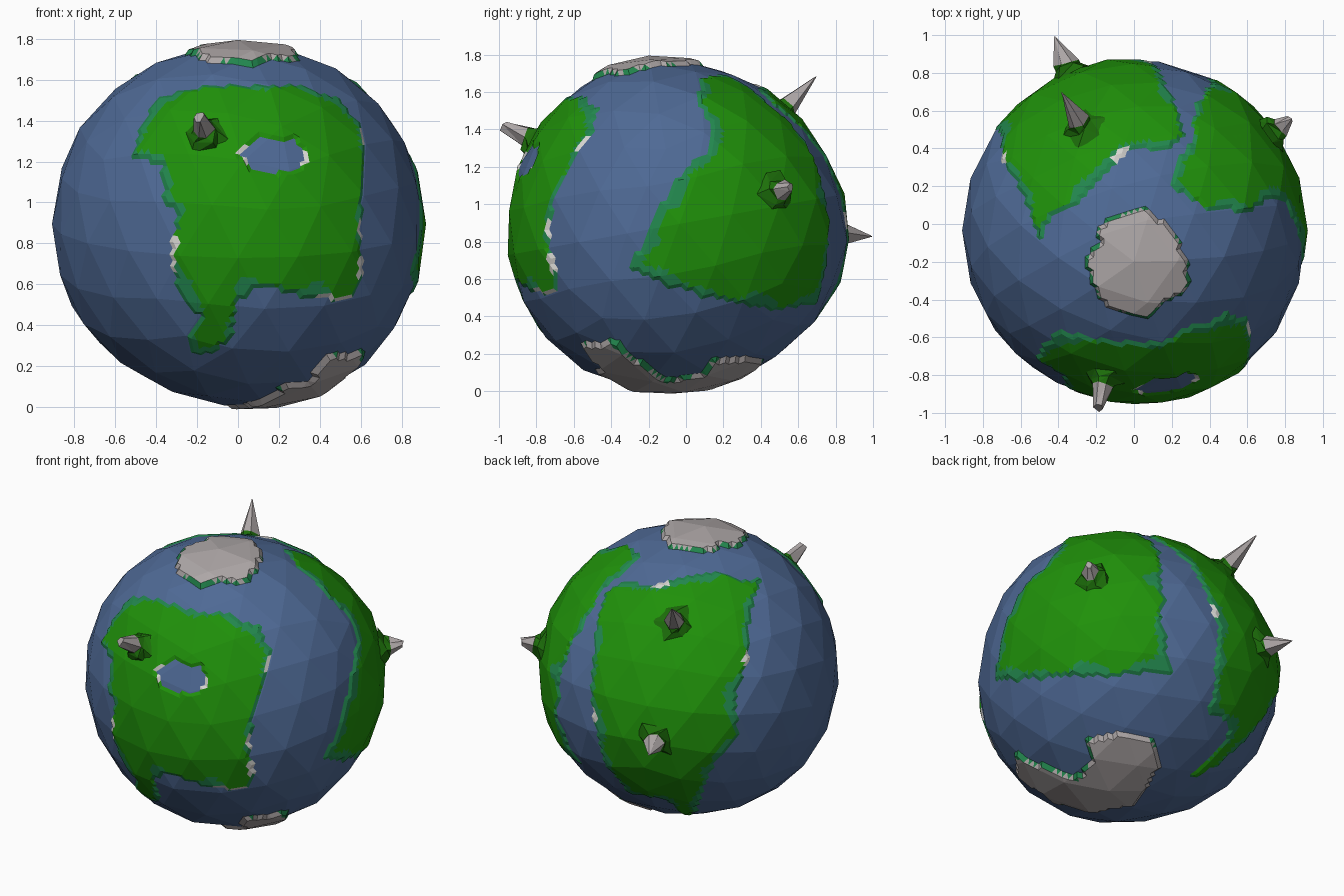
import bpy, bmesh, math, random
from mathutils import Vector, Matrix, kdtree, noise

if "Cube" in bpy.data.objects:
    bpy.data.objects.remove(bpy.data.objects["Cube"])

random.seed(4)
C = Vector((0, -0.035, 0.895))   # globe centre
R = 0.91                         # ocean radius


def mat(name, rgb):
    m = bpy.data.materials.new(name)
    m.diffuse_color = (*rgb, 1)
    m.use_nodes = True
    m.node_tree.nodes["Principled BSDF"].inputs["Base Color"].default_value = m.diffuse_color
    return m


OCEAN = mat("ocean_blue", (0.077, 0.142, 0.30))
GREEN = mat("land_green", (0.014, 0.28, 0.003))
FOOT = mat("foothill_green", (0.012, 0.16, 0.003))
COAST = mat("coast_teal", (0.016, 0.24, 0.075))
ICE = mat("rock_ice_grey", (0.42, 0.385, 0.385))
SAND = mat("pale_shore", (0.66, 0.65, 0.62))

# Slight dents and bulges of the globe: direction, amount
DENTS = [(Vector((-0.1, 0.58, 0.81)).normalized(), -0.062),
         (Vector((0.45, -0.6, -0.66)).normalized(), 0.038),
         (Vector((-0.1, 0.3, -0.95)).normalized(), -0.03)]


def radius(d):
    r = R
    for axis, amount in DENTS:
        t = max(0, d.normalized().dot(axis) * 2 - 1)
        r *= 1 + amount * t * t * (3 - 2 * t)
    return r


def finish(bm, name, mats):
    me = bpy.data.meshes.new(name)
    bm.to_mesh(me)
    bm.free()
    for m in mats:
        me.materials.append(m)
    ob = bpy.data.objects.new(name, me)
    ob.location = C
    bpy.context.collection.objects.link(ob)
    return ob


def globe(scale=1.0, cuts=0):
    """Low-poly globe; cuts add detail but keep the big facets flat."""
    bm = bmesh.new()
    bmesh.ops.create_icosphere(bm, subdivisions=3, radius=1,
                               matrix=Matrix.Rotation(0.18, 4, 'X'))
    for v in bm.verts:
        v.co *= radius(v.co) * scale
    if cuts:
        bmesh.ops.subdivide_edges(bm, edges=bm.edges[:], cuts=cuts, use_grid_fill=True)
    return bm


def frame(az, el):
    """Right, up and towards-viewer axes for a view from azimuth az (0 = front) and elevation el."""
    a, e = math.radians(az), math.radians(el)
    w = Vector((math.sin(a) * math.cos(e), -math.cos(a) * math.cos(e), math.sin(e)))
    u = Vector((math.cos(a), math.sin(a), 0))
    return u, w.cross(u), w


def inside(x, y, poly):
    hit = False
    for (x1, y1), (x2, y2) in zip(poly, poly[1:] + poly[:1]):
        if (y1 > y) != (y2 > y) and x < (x2 - x1) * (y - y1) / (y2 - y1) + x1:
            hit = not hit
    return hit


def lift(p, f):
    """Point of the globe seen at p in view f."""
    r = R
    for _ in range(4):
        q = f[0] * p[0] + f[1] * p[1] + f[2] * math.sqrt(max(r * r - p[0] ** 2 - p[1] ** 2, 0))
        r = radius(q)
    return q


def region(name, f, outline, top, width, hole=None, spots=(), scale=1.011):
    """Raised patch of the globe cut by an outline drawn in view f, with a sloping shore."""
    pts = []
    for a, b in zip(outline, outline[1:] + outline[:1]):
        pts += [lift(Vector(a).lerp(Vector(b), i / 12), f) for i in range(12)]
    shore = [lift(p, f) for p in hole or ()]
    tree = kdtree.KDTree(len(pts))
    for i, p in enumerate(pts):
        tree.insert(p, i)
    tree.balance()
    pale = [lift(s, f) for s in spots]
    bm = globe(scale, 7)
    drop = []
    for fc in bm.faces:
        p = fc.calc_center_median()
        x, y = p.dot(f[0]), p.dot(f[1])
        if p.dot(f[2]) <= 0 or not inside(x, y, outline) or (hole and inside(x, y, hole)):
            drop.append(fc)
            continue
        w = width * (1 + 1.3 * noise.noise(p * 6))
        d = tree.find(p)[2]
        edge = min([d] + [(p - s).length for s in shore])
        if edge < 0.045 and any((p - s).length < 0.05 for s in pale):
            fc.material_index = 2
        elif d < w:
            fc.material_index = 1
    bmesh.ops.delete(bm, geom=drop, context='FACES')
    for v in [v for v in bm.verts if v.is_boundary]:
        v.co *= 0.996 / scale
    return finish(bm, name, [top, COAST, SAND])


def mountain(name, tip, base_r, rock_r, tip_r):
    """Green foothill ring with a grey rocky peak on top."""
    tip = Vector(tip) - C
    r0 = radius(tip)
    rot = tip.to_track_quat('Z', 'Y').to_matrix()
    bm = bmesh.new()
    rings = []
    for r, z in ((base_r, -0.015), (base_r * 0.62, 0.03), (rock_r, 0.05), (tip_r, tip.length - r0)):
        ring = []
        for i in range(6):
            a = i * math.tau / 6 + random.uniform(-0.25, 0.25)
            k = r * random.uniform(0.8, 1.2)
            dz = random.uniform(-0.012, 0.012)
            ring.append(bm.verts.new(rot @ Vector((k * math.cos(a), k * math.sin(a), r0 + z + dz))))
        rings.append(ring)
    for lvl, (lo, hi) in enumerate(zip(rings, rings[1:])):
        for i in range(6):
            j = (i + 1) % 6
            for tri in ((lo[i], lo[j], hi[j]), (lo[i], hi[j], hi[i])):
                bm.faces.new(tri).material_index = int(lvl == 2)
    bm.faces.new(rings[-1]).material_index = 1
    finish(bm, name, [FOOT, ICE])


def about(pts, cx, cy, s=1.0, flip=1):
    return [((x - cx) / s, flip * (y - cy) / s) for x, y in pts]


# Ocean
finish(globe(), "ocean", [OCEAN])

FRONT, RIGHT, TOP = frame(0, 0), frame(90, 0), frame(0, 90)
BACK_LEFT, BACK_RIGHT = frame(215, 26), frame(139, -28)

# Front continent with a lake
front = [(-0.40, 1.52), (-0.2, 1.58), (0, 1.59), (0.3, 1.59), (0.5, 1.52), (0.62, 1.38),
         (0.64, 1.2), (0.62, 0.9), (0.62, 0.6), (0.57, 0.5), (0.3, 0.52), (0.12, 0.58),
         (0, 0.5), (-0.02, 0.33), (-0.12, 0.25), (-0.23, 0.24), (-0.25, 0.34), (-0.2, 0.44),
         (-0.29, 0.52), (-0.35, 0.7), (-0.32, 0.95), (-0.38, 1.0), (-0.39, 1.18),
         (-0.53, 1.22), (-0.5, 1.38)]
lake = [(0.02, 1.26), (0.07, 1.27), (0.12, 1.32), (0.2, 1.3), (0.27, 1.3),
        (0.32, 1.24), (0.30, 1.18), (0.25, 1.16), (0.11, 1.16), (0.06, 1.19)]
region("front_continent", FRONT, about(front, 0, 0.895), GREEN, 0.06,
       about(lake, 0, 0.895),
       about([(-0.34, 0.8), (-0.34, 0.7), (0.61, 0.86), (0.61, 0.68), (0.42, 0.52), (0.61, 1.33),
              (0.52, 0.52), (0.05, 1.23), (0.30, 1.22)], 0, 0.895))

# Right continent
right = [(0.05, 1.695), (0.12, 1.695), (0.2, 1.71), (0.35, 1.63), (0.55, 1.455), (0.66, 1.32),
         (0.74, 1.13), (0.78, 0.9), (0.76, 0.65), (0.71, 0.46), (0.5, 0.42), (0.3, 0.45),
         (0.1, 0.49), (-0.1, 0.55), (-0.32, 0.66), (-0.25, 0.8), (-0.12, 1.05), (0.0, 1.22),
         (0.1, 1.28), (0.13, 1.4), (0.06, 1.55)]
region("right_continent", RIGHT, about(right, -0.035, 0.895), GREEN, 0.06)

# Back continent (outline in picture units of the back left view)
back = [(605, 590), (625, 578), (655, 584), (675, 576), (692, 572), (725, 569), (748, 578),
        (767, 567), (762, 590), (754, 612), (752, 660), (740, 700), (742, 738), (720, 760),
        (707, 790), (700, 813), (684, 815), (665, 800), (630, 795), (605, 765), (592, 720),
        (590, 680), (596, 620)]
region("back_continent", BACK_LEFT, about(back, 691, 668, 165, -1), GREEN, 0.055,
       None, about([(662, 583), (752, 660), (592, 715)], 691, 668, 165, -1))

# Ice caps
north = [(0.05, 0.1), (0.12, 0.05), (0.21, 0.0), (0.26, -0.1), (0.31, -0.25), (0.30, -0.37),
         (0.16, -0.44), (0.08, -0.51), (-0.1, -0.48), (-0.19, -0.42), (-0.26, -0.28),
         (-0.27, -0.17), (-0.2, -0.1), (-0.2, 0.0), (-0.1, 0.06)]
region("north_ice_cap", TOP, about(north, 0, -0.035), ICE, 0.025, scale=1.026)
south = [(1009, 757), (1030, 769), (1075, 785), (1090, 768), (1077, 750), (1120, 741),
         (1155, 748), (1162, 775), (1147, 800), (1132, 817), (1090, 822), (1050, 812),
         (1012, 783)]
region("south_ice_cap", BACK_RIGHT, about(south, 1128, 680, 165, -1), ICE, 0.025, scale=1.024)

# Mountains
mountain("back_lower_mountain", (-0.42, 0.99, 0.83), 0.12, 0.065, 0.004)
mountain("back_upper_mountain", (-0.38, 0.69, 1.68), 0.12, 0.06, 0.004)
mountain("right_mountain", (0.83, 0.56, 1.09), 0.11, 0.055, 0.02)
mountain("front_mountain", (-0.19, -0.97, 1.42), 0.11, 0.055, 0.03)
